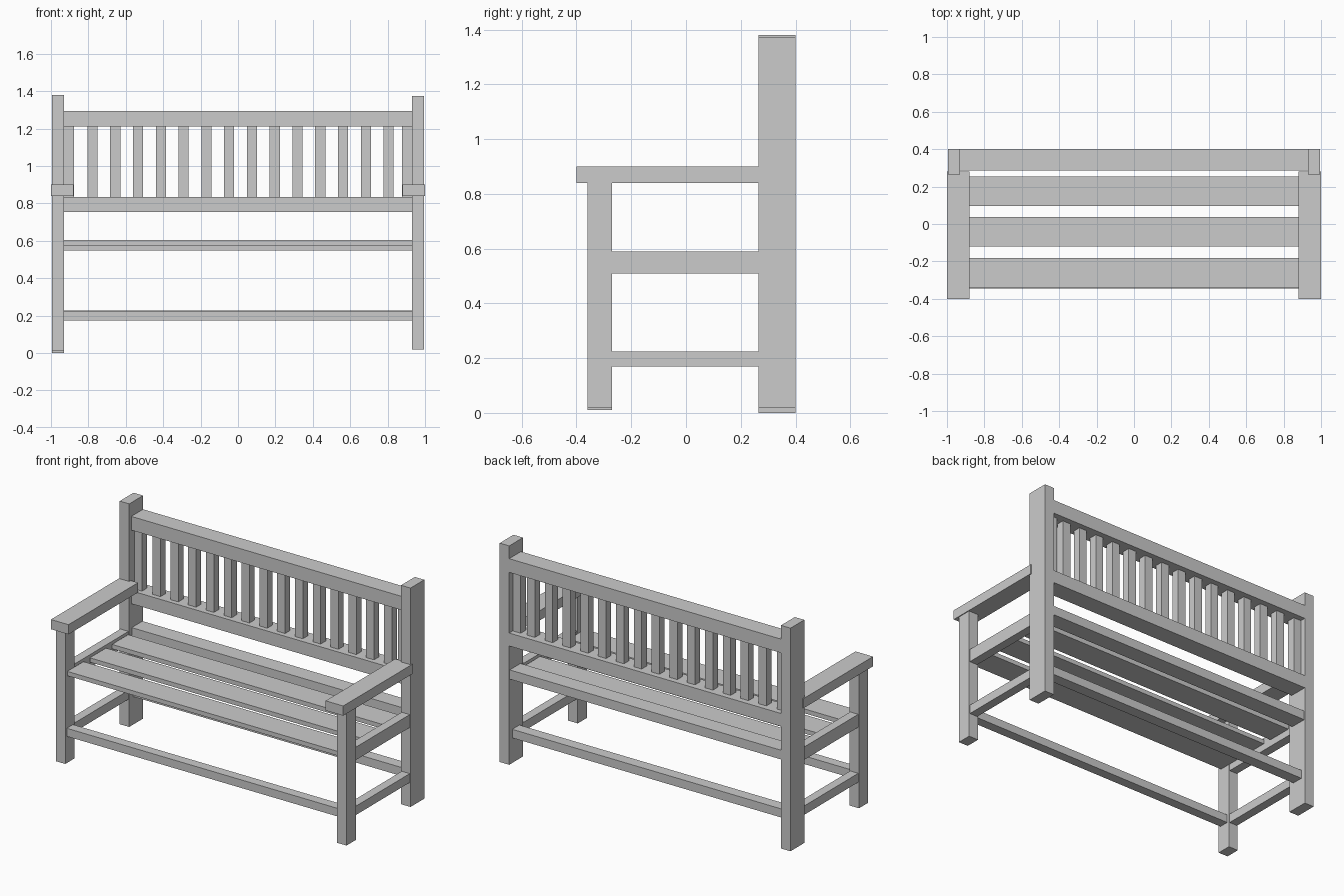
import bpy

if "Cube" in bpy.data.objects:
    bpy.data.objects.remove(bpy.data.objects["Cube"])


def box(name, x, y, z):
    """Box from (min, max) ranges on each axis."""
    bpy.ops.mesh.primitive_cube_add(size=1, location=[(a + b) / 2 for a, b in (x, y, z)])
    ob = bpy.context.object
    ob.name = name
    ob.scale = [b - a for a, b in (x, y, z)]
    bpy.ops.object.transform_apply(location=False, rotation=False, scale=True)
    return ob


def side_range(s, a, b):
    return (a, b) if s > 0 else (-b, -a)


# Side frames: posts, legs, armrests and rails (right feet sit slightly higher)
for s, label in ((-1, "left"), (1, "right")):
    foot = 0.02 if s > 0 else 0.0
    post_x = side_range(s, 0.93, 0.995)
    rail_x = side_range(s, 0.935, 0.99)
    box(label + "_back_post", post_x, (0.265, 0.40), (foot, 1.38 - foot * 0.3))
    box(label + "_front_leg", post_x, (-0.36, -0.27), (max(foot, 0.01), 0.84))
    box(label + "_armrest", side_range(s, 0.88, 1.0), (-0.40, 0.28), (0.84, 0.90))
    box(label + "_seat_rail", rail_x, (-0.27, 0.265), (0.51, 0.59))
    box(label + "_side_stretcher", rail_x, (-0.27, 0.265), (0.17, 0.225))

# Long rails between the sides
span = (-0.93, 0.93)
box("top_back_rail", span, (0.285, 0.40), (1.21, 1.295))
box("lower_back_rail", span, (0.285, 0.40), (0.755, 0.835))
box("rear_seat_rail", span, (0.29, 0.395), (0.548, 0.605))
box("rear_stretcher", span, (0.30, 0.37), (0.175, 0.228))
box("front_stretcher", span, (-0.345, -0.285), (0.175, 0.225))

# Seat slats
for y0 in (-0.34, -0.12, 0.097):
    box("seat_slat", span, (y0, y0 + 0.158), (0.548, 0.575))

# Back spindles: an even row plus one against each post
centres = [-0.905] + [-0.778 + 0.1218 * i for i in range(14)] + [0.903]
for c in centres:
    box("back_spindle", (c - 0.027, c + 0.027), (0.315, 0.365), (0.83, 1.215))
